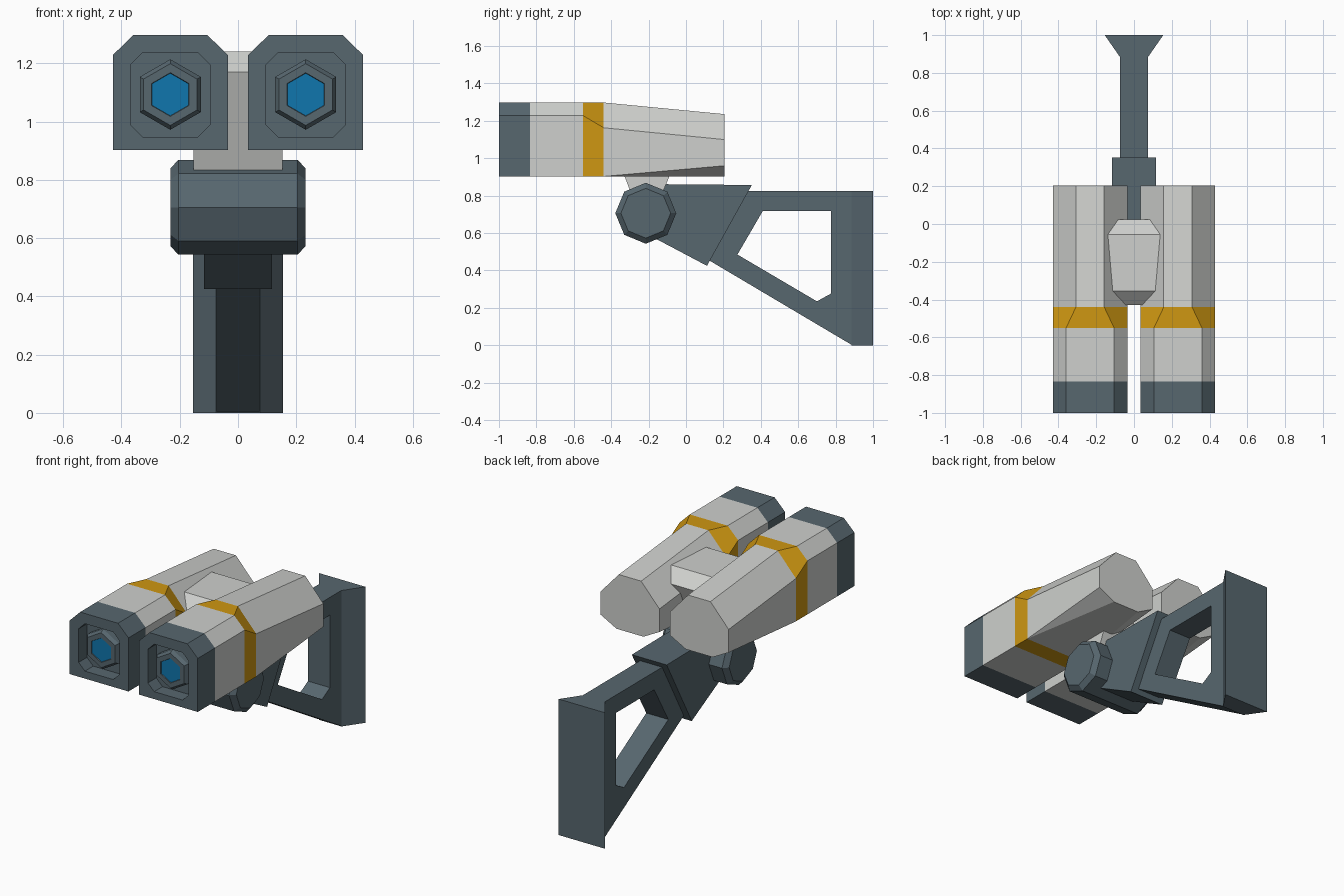
import bpy, bmesh, math

if "Cube" in bpy.data.objects:
    bpy.data.objects.remove(bpy.data.objects["Cube"])


def material(name, rgb):
    m = bpy.data.materials.new(name)
    m.diffuse_color = (*rgb, 1)
    m.use_nodes = True
    m.node_tree.nodes["Principled BSDF"].inputs["Base Color"].default_value = m.diffuse_color
    return m


SLATE = material("slate", (0.095, 0.135, 0.158))
LIGHT = material("light_grey", (0.62, 0.63, 0.61))
GOLD = material("gold", (0.62, 0.31, 0.006))
BLUE = material("lens_blue", (0.005, 0.18, 0.42))


def loft(name, rings, mats, rule=None, closed=False):
    """Skin equal-length rings of points; cap the ends unless closed."""
    bm = bmesh.new()
    vs = [[bm.verts.new(p) for p in r] for r in rings]
    n = len(rings[0])
    pairs = list(zip(vs, vs[1:]))
    if closed:
        pairs.append((vs[-1], vs[0]))
    else:
        bm.faces.new(vs[0])
        bm.faces.new(vs[-1])
    for a, b in pairs:
        for i in range(n):
            j = (i + 1) % n
            bm.faces.new((a[i], a[j], b[j], b[i]))
    bmesh.ops.remove_doubles(bm, verts=bm.verts, dist=1e-5)
    bmesh.ops.recalc_face_normals(bm, faces=bm.faces)
    if rule:
        for f in bm.faces:
            f.material_index = rule(f)
    me = bpy.data.meshes.new(name)
    bm.to_mesh(me)
    bm.free()
    for m in mats:
        me.materials.append(m)
    ob = bpy.data.objects.new(name, me)
    bpy.context.collection.objects.link(ob)
    return ob


def side_prism(name, profile, half, mat):
    """Extrude a (y, z) profile across x."""
    return loft(name, [[(x, y, z) for y, z in profile] for x in (-half, half)], [mat])


def section(cx, y, half, top, bottom, top_half, z_up, bot_half, z_low):
    """Eight-point tube section, symmetric about cx."""
    right = [(bot_half, bottom), (half, z_low), (half, z_up), (top_half, top)]
    pts = right + [(-x, z) for x, z in reversed(right)]
    return [(cx + x, y, z) for x, z in pts]


def polygon(cx, y, cz, r, n):
    return [(cx + r * math.sin(i * math.tau / n), y, cz + r * math.cos(i * math.tau / n))
            for i in range(n)]


def band(f):
    y = f.calc_center_median().y
    return 0 if y < -0.835 else 2 if -0.55 < y < -0.44 else 1


W, B = 0.1975, 0.903
for side, cx in (("left", -0.2325), ("right", 0.2325)):
    # tube: recess floor, recess rim, then sections front to back
    rim = (0.137, 1.236, 0.948, 0.095, 1.194, 0.095, 0.990)
    square = (W, 1.298, B, 0.127, 1.228, W, B)
    loft(side + "_tube", [
        section(cx, -0.92, *rim),
        section(cx, -1.0, *rim),
        section(cx, -1.0, *square),
        section(cx, -0.835, *square),
        section(cx, -0.55, *square),
        section(cx, -0.44, W, 1.298, B, 0.075, 1.163, W, B),
        section(cx, 0.205, W, 1.236, B, 0.075, 1.10, 0.09, 0.96),
    ], [SLATE, LIGHT, GOLD], band)
    # hexagonal lens housing with blue glass
    loft(side + "_lens", [polygon(cx, y, 1.093, r, 6) for y, r in
                          ((-0.915, 0.121), (-0.96, 0.121), (-0.98, 0.106),
                           (-0.98, 0.075), (-0.975, 0.073))],
         [SLATE, BLUE],
         lambda f: int(len(f.verts) == 6 and f.calc_center_median().y < -0.95))

# bracket between the tubes
side_prism("bracket", [(-0.355, 1.24), (-0.055, 1.24), (0.025, 1.17),
                       (-0.154, 0.75), (-0.27, 0.75), (-0.43, 1.17)], 0.153, LIGHT)

# octagonal hinge drum with bevelled ends
loft("hinge_drum", [[(x, -0.215 + px, pz) for px, _, pz in polygon(0, 0, 0.706, r, 8)]
                    for x, r in ((-0.232, 0.133), (-0.205, 0.163),
                                 (0.205, 0.163), (0.232, 0.133))], [SLATE])

# arm from hinge to stock
side_prism("arm", [(-0.2, 0.862), (0.352, 0.857), (0.112, 0.425), (-0.2, 0.59)],
           0.117, SLATE)

# triangular stock frame with an open centre
outer = [(0.25, 0.825), (0.89, 0.825), (0.89, 0.0), (0.80, 0.053), (0.08, 0.48)]
inner = [(0.41, 0.717), (0.776, 0.717), (0.776, 0.277), (0.70, 0.235), (0.275, 0.485)]
loft("stock_frame", [[(x, y, z) for y, z in p] for x, p in
                     ((-0.074, outer), (0.074, outer), (0.074, inner), (-0.074, inner))],
     [SLATE], closed=True)

# flared butt plate
loft("butt_plate", [[(-0.075, 0.885, z), (0.075, 0.885, z), (0.155, 1.0, z), (-0.155, 1.0, z)]
                    for z in (0.0, 0.825)], [SLATE])
